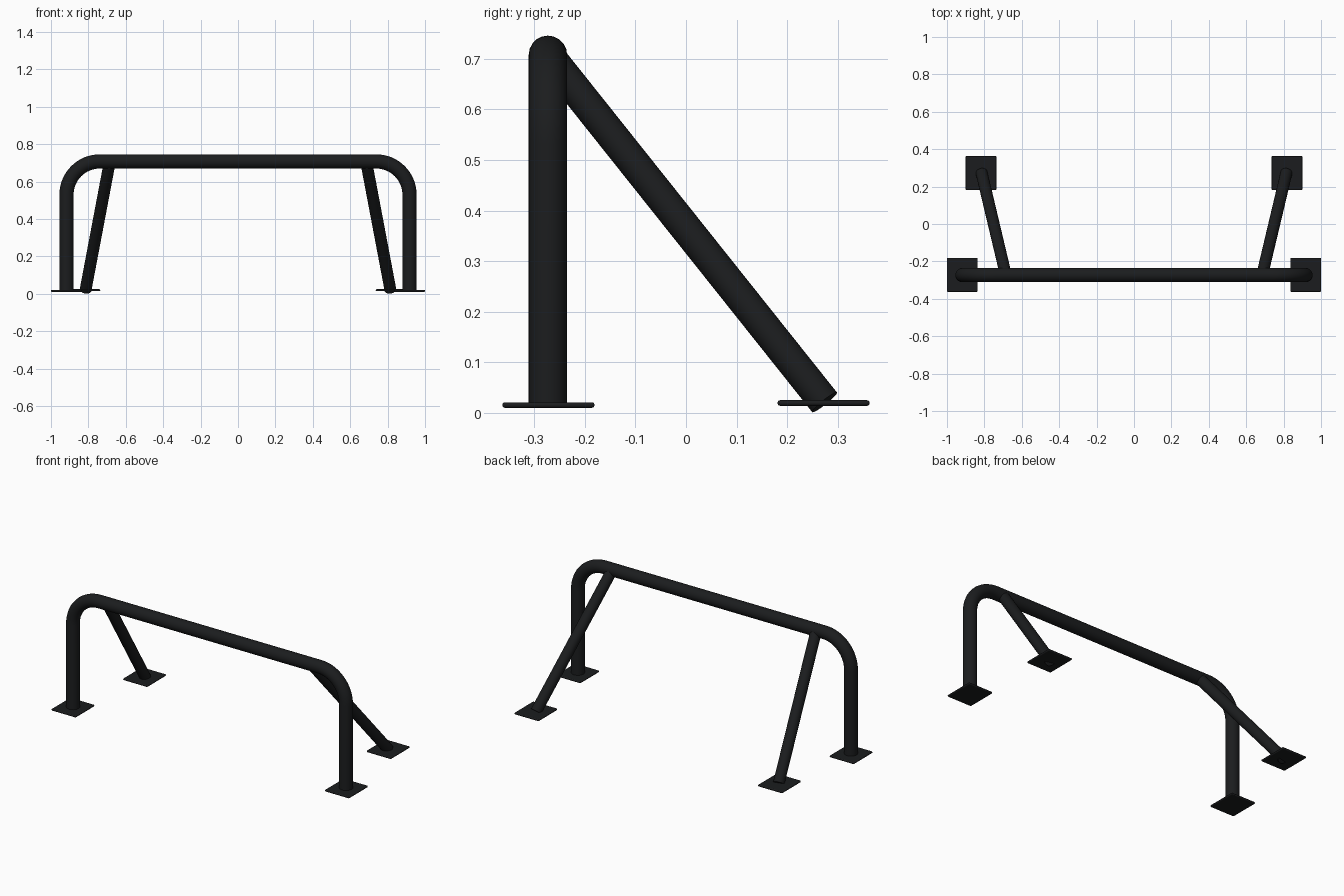
import bpy
import math

if "Cube" in bpy.data.objects:
    bpy.data.objects.remove(bpy.data.objects["Cube"])

black = bpy.data.materials.new("black_coating")
black.diffuse_color = (0.011, 0.012, 0.013, 1)
black.use_nodes = True
black.node_tree.nodes["Principled BSDF"].inputs["Base Color"].default_value = black.diffuse_color


def finish(obj):
    obj.data.materials.append(black)
    bpy.ops.object.select_all(action='DESELECT')
    obj.select_set(True)
    bpy.context.view_layer.objects.active = obj


def tube(name, points, radius):
    """Round capped tube swept along a path."""
    curve = bpy.data.curves.new(name, 'CURVE')
    curve.dimensions = '3D'
    curve.bevel_depth = radius
    curve.bevel_resolution = 8
    curve.use_fill_caps = True
    spline = curve.splines.new('POLY')
    spline.points.add(len(points) - 1)
    for p, co in zip(spline.points, points):
        p.co = (*co, 1)
    obj = bpy.data.objects.new(name, curve)
    bpy.context.collection.objects.link(obj)
    finish(obj)
    bpy.ops.object.convert(target='MESH')
    bpy.ops.object.shade_smooth_by_angle(angle=math.radians(40))


def plate(name, x, y, z):
    """Thin mounting plate with rounded rims."""
    bpy.ops.mesh.primitive_cube_add(size=1, location=(x, y, z))
    obj = bpy.context.object
    obj.name = name
    obj.scale = (0.164, 0.182, 0.011)
    bpy.ops.object.transform_apply(location=False, scale=True)
    bevel = obj.modifiers.new("rim", 'BEVEL')
    bevel.width = 0.005
    bevel.segments = 3
    finish(obj)
    bpy.ops.object.shade_smooth_by_angle(angle=math.radians(40))


# Main hoop: two legs, two quarter bends and the crossbar
leg_x, hoop_y, top_z, bend, steps = 0.917, -0.273, 0.708, 0.178, 16
right = [(leg_x, hoop_y, 0.012)]
for i in range(steps + 1):
    a = math.radians(90) * i / steps
    right.append((leg_x - bend + bend * math.cos(a), hoop_y,
                  top_z - bend + bend * math.sin(a)))
left = [(-x, y, z) for x, y, z in reversed(right)]
tube("main_hoop", right + left, 0.038)

# Rear braces and mounting plates, mirrored left and right
for side, s in (("right", 1), ("left", -1)):
    tube(f"rear_brace_{side}",
         [(s * 0.686, -0.269, 0.703), (s * 0.815, 0.274, 0.021)], 0.0315)
    plate(f"front_plate_{side}", s * 0.918, -0.272, 0.0155)
    plate(f"rear_plate_{side}", s * 0.818, 0.272, 0.0195)
